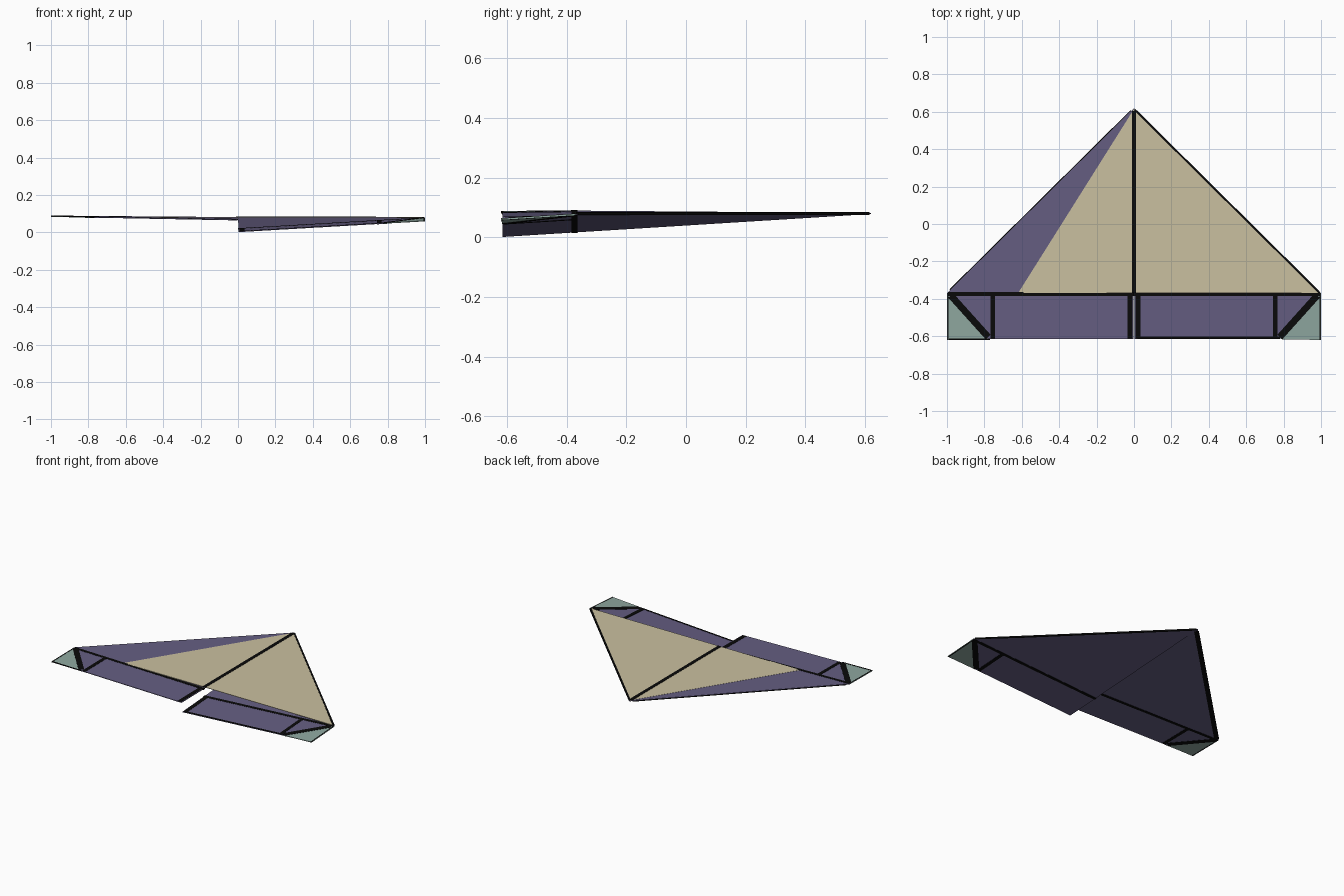
import bpy, bmesh
from mathutils import Vector

if "Cube" in bpy.data.objects:
    bpy.data.objects.remove(bpy.data.objects["Cube"])


def material(name, rgb):
    m = bpy.data.materials.new(name)
    m.diffuse_color = (*rgb, 1)
    m.use_nodes = True
    m.node_tree.nodes["Principled BSDF"].inputs["Base Color"].default_value = m.diffuse_color
    return m


purple = material("dusky purple", (0.13, 0.112, 0.223))
beige = material("sand beige", (0.59, 0.527, 0.352))
sage = material("sage green", (0.275, 0.392, 0.352))
black = material("black", (0.003, 0.003, 0.003))


# Height of each sheet: the right one droops toward the centre tail
def right_z(x, y):
    return 0.003 + 0.058 * x + 0.0625 * (y + 0.62)


def left_z(x, y):
    return 0.066 - 0.019 * x + 0.0113 * (y + 0.62)


def cover_z(x, y):
    return 0.0815 - 0.001 * x


def plate(name, outline, height, low, high, mat):
    """Thin plate following a sloped plane."""
    bm = bmesh.new()
    face = bm.faces.new([bm.verts.new((x, y, height(x, y) + low)) for x, y in outline])
    ext = bmesh.ops.extrude_face_region(bm, geom=[face])
    top = [v for v in ext["geom"] if isinstance(v, bmesh.types.BMVert)]
    bmesh.ops.translate(bm, verts=top, vec=(0, 0, high - low))
    bmesh.ops.recalc_face_normals(bm, faces=bm.faces)
    me = bpy.data.meshes.new(name)
    bm.to_mesh(me)
    bm.free()
    me.materials.append(mat)
    ob = bpy.data.objects.new(name, me)
    bpy.context.collection.objects.link(ob)
    return ob


def bar(name, p, q, width, height, low=-0.0035, high=0.0035):
    """Straight black strip from p to q."""
    p, q = Vector(p), Vector(q)
    d = (q - p).normalized() * width / 2
    n = Vector((-d.y, d.x))
    plate(name, [p + n, q + n, q - n, p - n], height, low, high, black)


T = 0.002
HINGE, TAIL = -0.37, -0.62
for side, s, hz in (("right", 1, right_z), ("left", -1, left_z)):
    # Purple half wing with its flap, and the sage corner
    plate(side + "_wing", [(0, 0.62), (s, HINGE), (s * 0.78, TAIL + 0.005), (s * 0.004, TAIL + 0.005)],
          hz, -T, T, purple)
    plate(side + "_tip", [(s, HINGE), (s, TAIL), (s * 0.78, TAIL + 0.004)], hz, -T, T, sage)
    # Flap frame strips
    bar(side + "_hinge", (0, HINGE - 0.004), (s * 0.995, HINGE - 0.004), 0.02, hz)
    bar(side + "_rib", (s * 0.755, HINGE), (s * 0.755, TAIL + 0.008), 0.024, hz)
    bar(side + "_diagonal", (s * 0.98, HINGE - 0.012), (s * 0.78, TAIL + 0.016), 0.036, hz)
    bar(side + "_inner_rib", (s * 0.022, HINGE), (s * 0.022, TAIL + 0.008), 0.026, hz, 0)
    bar(side + "_tip_edge", (s * 0.995, HINGE), (s * 0.995, TAIL), 0.005, hz)

# Trailing edge strips
bar("right_trailing_strip", (0.02, TAIL + 0.012), (0.78, TAIL + 0.012), 0.012, right_z, 0)
bar("left_trailing_strip", (-0.99, TAIL + 0.004), (-0.77, TAIL + 0.004), 0.008, left_z, 0)
# Leading edge strips
bar("left_leading_strip", (-0.008, 0.598), (-0.976, -0.36), 0.03, left_z, -0.004, 0)
bar("right_leading_strip", (0.004, 0.611), (0.99, -0.365), 0.011, cover_z, -0.006, 0.003)

# Beige cover with its spine
plate("cover_sheet", [(0, 0.615), (-0.62, HINGE), (0.985, HINGE)], cover_z, -0.0015, 0.0015, beige)
bar("spine", (0, 0.605), (0, HINGE), 0.024, cover_z, 0, 0.003)
